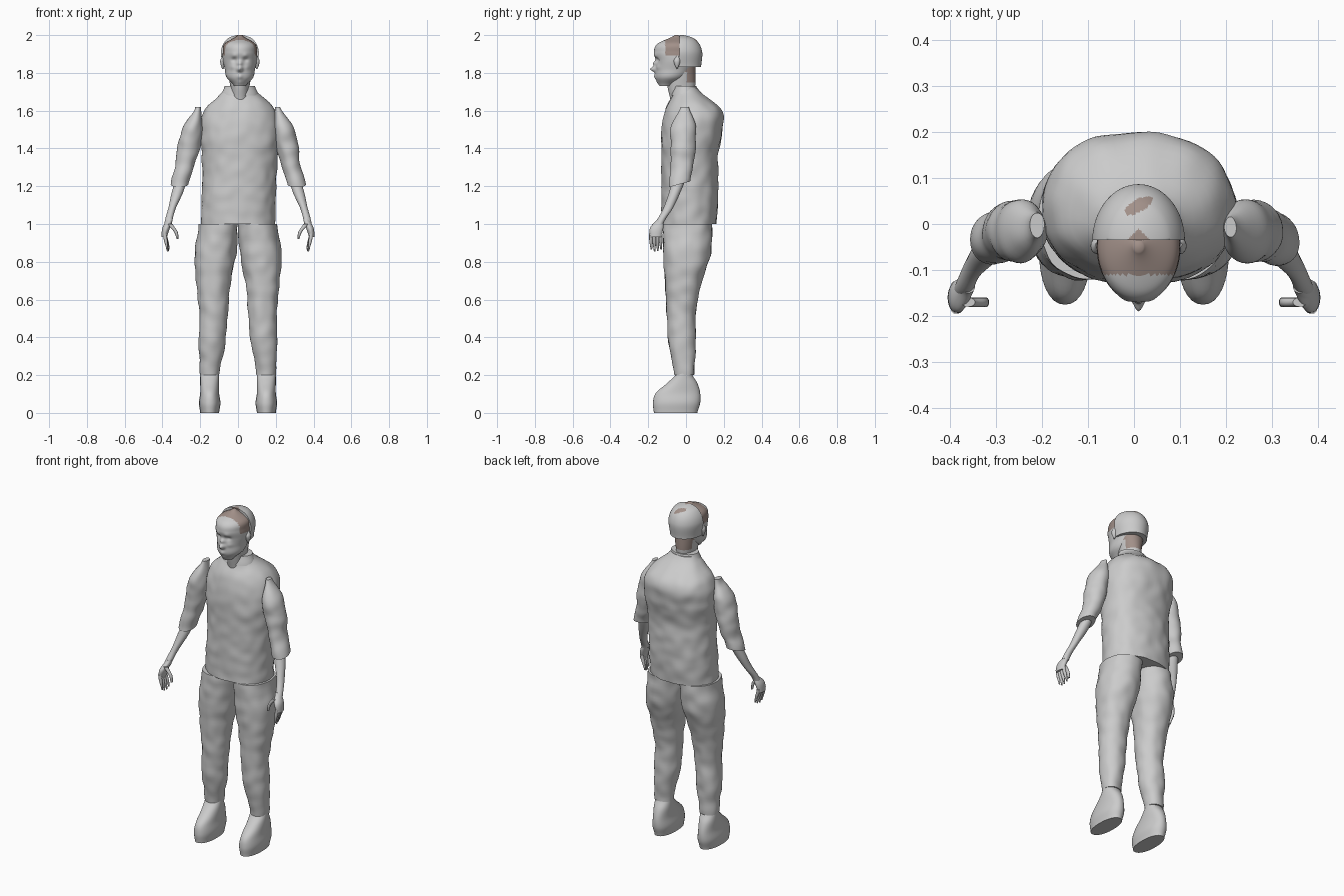
import bpy, bmesh, math
from mathutils import Vector, noise

cube = bpy.data.objects.get("Cube")
if cube:
    bpy.data.objects.remove(cube, do_unlink=True)


def material(name, colour):
    mat = bpy.data.materials.new(name)
    mat.use_nodes = True
    mat.diffuse_color = (*colour, 1)
    mat.node_tree.nodes["Principled BSDF"].inputs["Base Color"].default_value = (*colour, 1)
    return mat


GREY = material("plain grey", (.6, .6, .6))
BROWN = material("hair brown", (.36, .28, .25))


def along(values, t):
    """Smooth curve through evenly spaced values; a single number stays constant."""
    if not isinstance(values, tuple):
        return values
    last = len(values) - 1
    index = min(int(t * last), last - 1)
    t = t * last - index
    before, start = values[max(index - 1, 0)], values[index]
    end, after = values[index + 1], values[min(index + 2, last)]
    slope_in, slope_out = (end - before) / 2, (after - start) / 2
    ease = t * t * (3 - 2 * t)
    return (start + (end - start) * ease
            + slope_in * t * (1 - t) ** 2 - slope_out * t * t * (1 - t))


def loft(name, bottom, top, centre, width, front, back, side=1, segments=32, rows=24,
         squareness=1, wrinkle=0, dome=False, shape=None, brown=None):
    """Skin oval rings from bottom to top; each measure is a curve over the height."""
    bm = bmesh.new()
    loops = []
    for row in range(rows + 1):
        t = row / rows
        rise = math.sin(t * math.pi / 2) if dome else t
        z = bottom + (top - bottom) * rise
        near, far = along(front, t), along(back, t)
        middle, depth = (near + far) / 2, (far - near) / 2
        loop = []
        for step in range(segments):
            angle = math.tau * step / segments
            c, s = math.cos(angle), math.sin(angle)
            point = Vector((
                along(centre, t) + along(width, t) * math.copysign(abs(c) ** squareness, c),
                middle + depth * math.copysign(abs(s) ** squareness, s), z))
            if wrinkle:
                crease = noise.noise(point * 16 + Vector((0, 0, side)))
                point += Vector((c, s, 0)) * crease * wrinkle
            if shape:
                shape(point, middle)
            point.x *= side
            loop.append(bm.verts.new(point))
        loops.append(loop)
    for lower, upper in zip(loops, loops[1:]):
        for step in range(segments):
            bm.faces.new((lower[step - 1], lower[step], upper[step], upper[step - 1]))
    bm.faces.new(loops[0])
    bm.faces.new(loops[-1])
    bmesh.ops.recalc_face_normals(bm, faces=bm.faces)
    if brown:
        for face in bm.faces:
            face.material_index = int(brown(face.calc_center_median()))
    mesh = bpy.data.meshes.new(name)
    bm.to_mesh(mesh)
    bm.free()
    mesh.materials.append(GREY)
    mesh.materials.append(BROWN)
    obj = bpy.data.objects.new(name, mesh)
    bpy.context.collection.objects.link(obj)
    bpy.ops.object.select_all(action='DESELECT')
    obj.select_set(True)
    bpy.context.view_layer.objects.active = obj
    bpy.ops.object.shade_smooth_by_angle(angle=math.radians(50))


# Shirt with sloping shoulders, and its short standing collar
loft("shirt", bottom=1, top=1.72, centre=(0, .01, .01),
     width=(.195, .195, .195, .2, .21, .19, .08),
     front=(-.13, -.13, -.13, -.13, -.13, -.11, -.06),
     back=(.16, .17, .17, .17, .19, .19, .06),
     segments=72, rows=48, squareness=.9, wrinkle=.006)
loft("collar", bottom=1.68, top=1.73, centre=.01, width=(.1, .08), front=(-.08, -.065),
     back=(.07, .055), rows=4)

# Neck with hair at the nape
loft("neck", bottom=1.64, top=1.86, centre=.01, width=(.05, .05, .06, .07),
     front=(-.08, -.1, -.08), back=(.04, .05, .05),
     brown=lambda p: p.y > 0 and p.z > 1.75)


# Face features pressed into the head: distance from the middle, height, amount
FEATURES = {"nose_tip": (0, 1.82, .03), "nose_bridge": (0, 1.85, .015),
            "lips": (0, 1.78, .008), "chin": (0, 1.75, .005),
            "eye_socket": (.03, 1.87, -.01), "brow": (.03, 1.89, .005),
            "cheek": (.04, 1.83, .004)}


def press_face(point, middle):
    if point.y < middle:
        for across, height, amount in FEATURES.values():
            gap = math.hypot(abs(point.x - .01) - across, point.z - height)
            point.y -= amount * math.exp(-(gap / .014) ** 2)


loft("head", bottom=1.73, top=2, centre=.01,
     width=(.03, .07, .08, .09, .09, .08, .01),
     front=(-.14, -.16, -.16, -.16, -.17, -.15, -.06),
     back=(-.07, 0, .04, .06, .07, .05, -.04),
     segments=96, rows=72, shape=press_face,
     brown=lambda p: p.z > 1.89 and p.y > -.11)


# Cap of hair over the back of the head, cut off flat in front
def cut_front(point, middle):
    point.y = max(point.y, -.035)


def hair_patch(p):
    offset = Vector((p.x - .01, p.y - .04))
    lengthwise = offset.dot(Vector((.9, .5)))
    crosswise = offset.dot(Vector((-.5, .9)))
    spot = math.hypot(lengthwise / .035, crosswise / .014) < 1
    parting = abs(p.x - .01) < -.01 - p.y
    return p.z > 1.95 and (spot or parting)


loft("hair_cap", bottom=1.83, top=2, centre=.01, width=(.09, .1, .07, .01),
     front=(-.15, -.16, -.12, -.05), back=(.08, .085, .05, -.02),
     segments=96, rows=60, dome=True, shape=cut_front, brown=hair_patch)


# Sleeve hems rise towards the back
def slant_hem(point, middle):
    point.z += 3 * (point.y - middle) * max(0, 1.3 - point.z)


for side, word in ((1, "left"), (-1, "right")):
    loft(word + "_ear", bottom=1.82, top=1.89, centre=.09 + side * .01,
         width=(.004, .012, .014, .004), front=(-.05, -.06, -.065, -.05),
         back=(-.045, -.035, -.03, -.04), side=side, segments=16, rows=10)

    # Arm: rolled sleeve and bare forearm
    loft(word + "_sleeve", bottom=1.21, top=1.62, centre=(.31, .28, .26, .24, .21),
         width=(.05, .05, .06, .05, .015), front=(-.09, -.08, -.08, -.08, -.03),
         back=(.02, .04, .05, .05, .02), side=side, rows=36,
         wrinkle=.006, shape=slant_hem)
    loft(word + "_forearm", bottom=1, top=1.25, centre=(.37, .3),
         width=(.02, .02, .03, .03), front=(-.16, -.12, -.09, -.07),
         back=(-.12, -.07, -.03, 0), side=side)

    # Hand: palm, four hanging fingers and an inward thumb
    loft(word + "_palm", bottom=.93, top=1.03, centre=(.39, .38, .36),
         width=(.015, .02, .015), front=(-.19, -.19, -.15), back=(-.13, -.12, -.12),
         side=side)
    for finger in range(4):
        y = -.185 + finger * .017
        loft(f"{word}_finger_{finger + 1}", bottom=.85 + abs(finger - 1.4) * .01, top=.95,
             centre=(.375 - finger * .003, .388), width=(.004, .009, .01),
             front=(y - .002, y - .009, y - .01), back=(y + .006, y + .009, y + .01),
             side=side, segments=12, rows=10)
    loft(word + "_thumb", bottom=.92, top=1, centre=(.32, .33, .36),
         width=(.005, .01, .015), front=-.18, back=-.16, side=side, segments=12, rows=10)

    # Trouser leg
    loft(word + "_trouser_leg", bottom=.2, top=1, centre=(.15, .14, .13, .13, .12, .103),
         width=(.05, .07, .075, .09, .11, .103),
         front=(-.06, -.09, -.1, -.11, -.12, -.12),
         back=(.04, .05, .05, .08, .13, .14),
         side=side, segments=48, rows=48, squareness=.95, wrinkle=.006)

    # Slipper-like foot
    loft(word + "_foot", bottom=0, top=.21, centre=.15, width=(.05, .057, .05, .05, .05),
         front=(-.17, -.175, -.16, -.1, -.05), back=(.06, .075, .075, .06, .03),
         side=side, squareness=.9)
